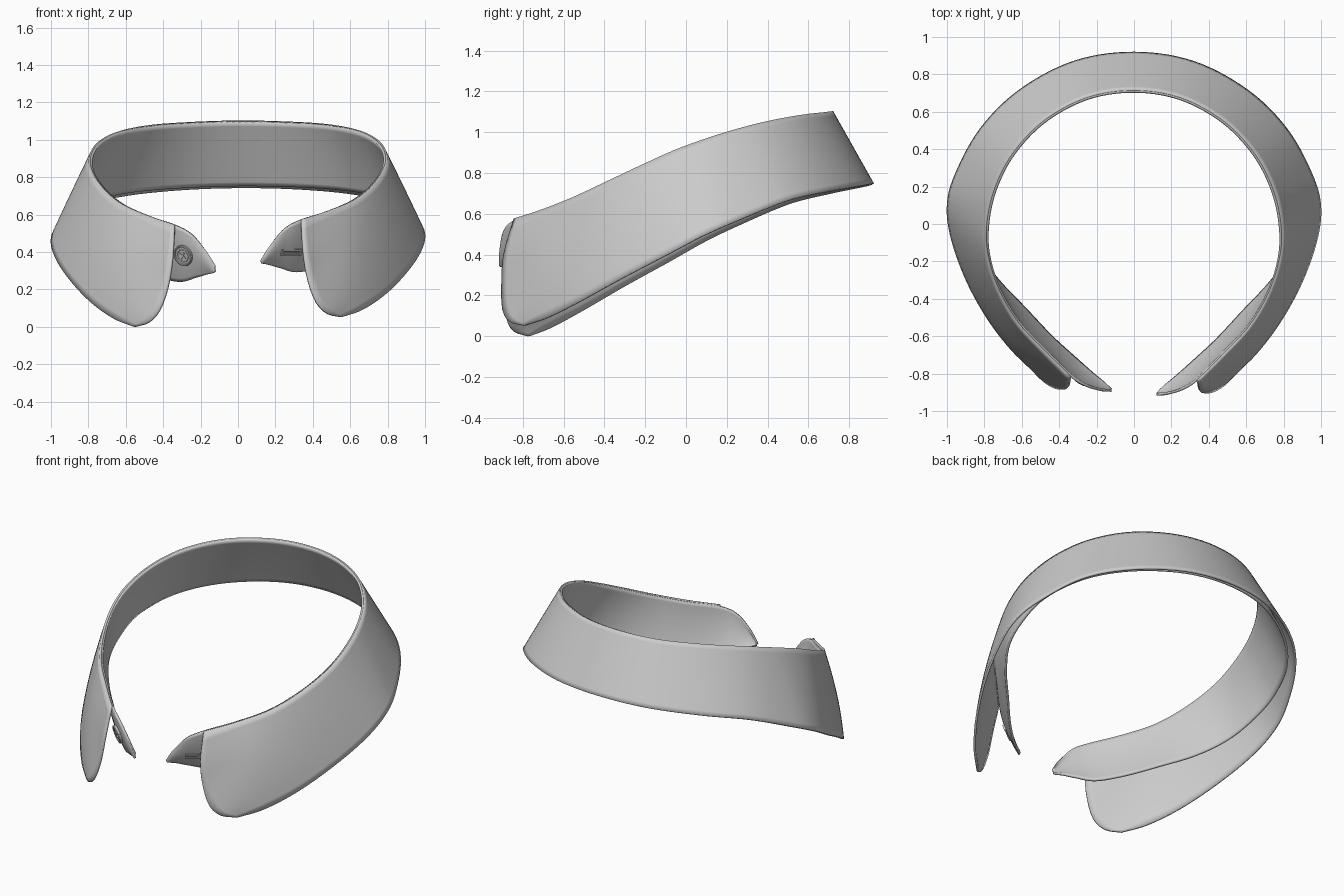
import bpy, math
from mathutils import Vector, Matrix
from mathutils.bvhtree import BVHTree

if "Cube" in bpy.data.objects:
    bpy.data.objects.remove(bpy.data.objects["Cube"])

# Right half stations, from centre back to front: fold line, fall hem, stand hem
FOLD = [(0, .715, 1.10), (.25, .675, 1.095), (.48, .55, 1.08), (.65, .37, 1.045),
        (.75, .17, .99), (.79, -.03, .92), (.78, -.20, .845), (.72, -.38, .76),
        (.62, -.55, .68), (.48, -.70, .62), (.34, -.84, .575)]
HEM = [(0, .915, .745), (.32, .865, .738), (.61, .71, .712), (.82, .50, .665),
       (.955, .25, .565), (.995, .08, .49), (.97, -.10, .395), (.89, -.32, .28),
       (.78, -.52, .17), (.66, -.68, .09)]
FRONT_EDGE = [(.34, -.84, .575), (.35, -.89, .40), (.375, -.90, .25),
              (.42, -.895, .13), (.48, -.86, .07), (.55, -.79, .052)]
STAND_HEM = [(0, .88, .755), (.30, .83, .75), (.58, .675, .73), (.78, .47, .69),
             (.88, .23, .63), (.885, .03, .56), (.84, -.15, .49), (.73, -.31, .42),
             (.58, -.47, .365), (.44, -.62, .32), (.31, -.74, .295)]
TAB_TOP = [(.25, -.885, .525), (.175, -.905, .44), (.12, -.91, .355)]
TAB_HEM = [(.22, -.82, .318), (.165, -.865, .335), (.122, -.905, .345)]
ROWS = 6


def spline(pts, n):
    """Catmull-Rom refinement of a list of vectors."""
    out = []
    ext = [pts[0] * 2 - pts[1]] + pts + [pts[-1] * 2 - pts[-2]]
    for i in range(1, len(ext) - 2):
        a, b, c, d = ext[i - 1:i + 3]
        for k in range(n):
            t = k / n
            out.append(.5 * (2 * b + (c - a) * t + (2 * a - 5 * b + 4 * c - d) * t * t
                             + (3 * b - a - 3 * c + d) * t ** 3))
    return out + [pts[-1]]


def column(top, hem, bulge):
    top, hem = Vector(top), Vector(hem)
    out = Vector((top.x, top.y, 0)).normalized()
    return [top.lerp(hem, v) + out * bulge * 4 * v * (1 - v)
            for v in (i / (ROWS - 1) for i in range(ROWS))]


def left_side(cols):
    """Mirror the columns; the left half hangs a little lower."""
    res = []
    for i, col in enumerate(cols):
        t = min(1, i / 10)
        res.append([Vector((-p.x, p.y + .02 * t, p.z - t * (.028 + .024 * j / (ROWS - 1))))
                    for j, p in enumerate(col)])
    return res


def finish(ob, angle=40):
    bpy.ops.object.select_all(action='DESELECT')
    ob.select_set(True)
    bpy.context.view_layer.objects.active = ob
    bpy.ops.object.shade_smooth_by_angle(angle=math.radians(angle))
    return ob


def sheet(name, cols, thickness):
    full = left_side(cols)[:0:-1] + cols
    lines = [spline([c[j] for c in full], 7) for j in range(ROWS)]
    grid = [spline(list(c), 3) for c in zip(*lines)]
    m = len(grid[0])
    verts = [p for c in grid for p in c]
    faces = [(i * m + j, i * m + j + 1, (i + 1) * m + j + 1, (i + 1) * m + j)
             for i in range(len(grid) - 1) for j in range(m - 1)]
    me = bpy.data.meshes.new(name)
    me.from_pydata(verts, [], faces)
    ob = bpy.data.objects.new(name, me)
    bpy.context.collection.objects.link(ob)
    sol = ob.modifiers.new("thickness", 'SOLIDIFY')
    sol.thickness, sol.offset = thickness, 0
    finish(ob)
    return BVHTree.FromPolygons(verts, faces)


# Turned-down outer leaf with rounded front points
fall = [column(f, h, .035 * (i / 10) ** 4) for i, (f, h) in enumerate(zip(FOLD, HEM))]
fall.append([Vector(p) for p in FRONT_EDGE])
sheet("collar_fall", fall, .014)

# Inner stand band ending in pointed tabs
tops = [(x * .99, y * .99, z - .003) for x, y, z in FOLD] + TAB_TOP
stand = [column(t, h, .015 * min(1, i / 10)) for i, (t, h) in enumerate(zip(tops, STAND_HEM + TAB_HEM))]
for col in stand[-2:]:
    for p in col:
        p.y = max(p.y, -.91)
surface = sheet("collar_stand", stand, .014)


def frame_at(x, z):
    """Placement on the outside of the stand as seen from the front."""
    loc, n, _, _ = surface.ray_cast(Vector((x, -2, z)), Vector((0, 1, 0)))
    if n.y > 0:
        n = -n
    side = Vector((0, 0, 1)).cross(n).normalized()
    mat = Matrix((side, n.cross(side), n)).transposed().to_4x4()
    mat.translation = loc + n * .008
    return mat


def place(name, frame, loc, rot=0):
    ob = bpy.context.object
    ob.name = name
    ob.matrix_world = frame @ Matrix.Translation(loc) @ Matrix.Rotation(rot, 4, 'Z')
    return finish(ob)


# Button: disc, raised rim, inner ring and crossed thread
b = frame_at(-.285, .385)
bpy.ops.mesh.primitive_cylinder_add(vertices=40, radius=.056, depth=.012)
place("button_disc", b, (0, 0, .004))
for name, r, w in (("button_rim", .052, .006), ("button_inner_ring", .034, .003)):
    bpy.ops.mesh.primitive_torus_add(major_radius=r, minor_radius=w,
                                     major_segments=40, minor_segments=8)
    place(name, b, (0, 0, .010))
for k in (1, -1):
    bpy.ops.mesh.primitive_cube_add(size=1)
    bpy.context.object.data.transform(Matrix.Diagonal((.044, .008, .008, 1)))
    place("button_thread", b, (0, 0, .012), k * math.pi / 4 + .1)

# Buttonhole: stitched rectangular border with a centre slit
h = frame_at(.28, .40)
for name, size, loc in (("buttonhole_stitch_top", (.13, .009, .01), (0, .014, 0)),
                        ("buttonhole_stitch_bottom", (.13, .009, .01), (0, -.014, 0)),
                        ("buttonhole_end_left", (.010, .037, .012), (-.062, 0, 0)),
                        ("buttonhole_end_right", (.010, .037, .012), (.062, 0, 0)),
                        ("buttonhole_slit", (.11, .004, .008), (0, 0, 0))):
    bpy.ops.mesh.primitive_cube_add(size=1)
    bpy.context.object.data.transform(Matrix.Diagonal((*size, 1)))
    place(name, h, loc)
